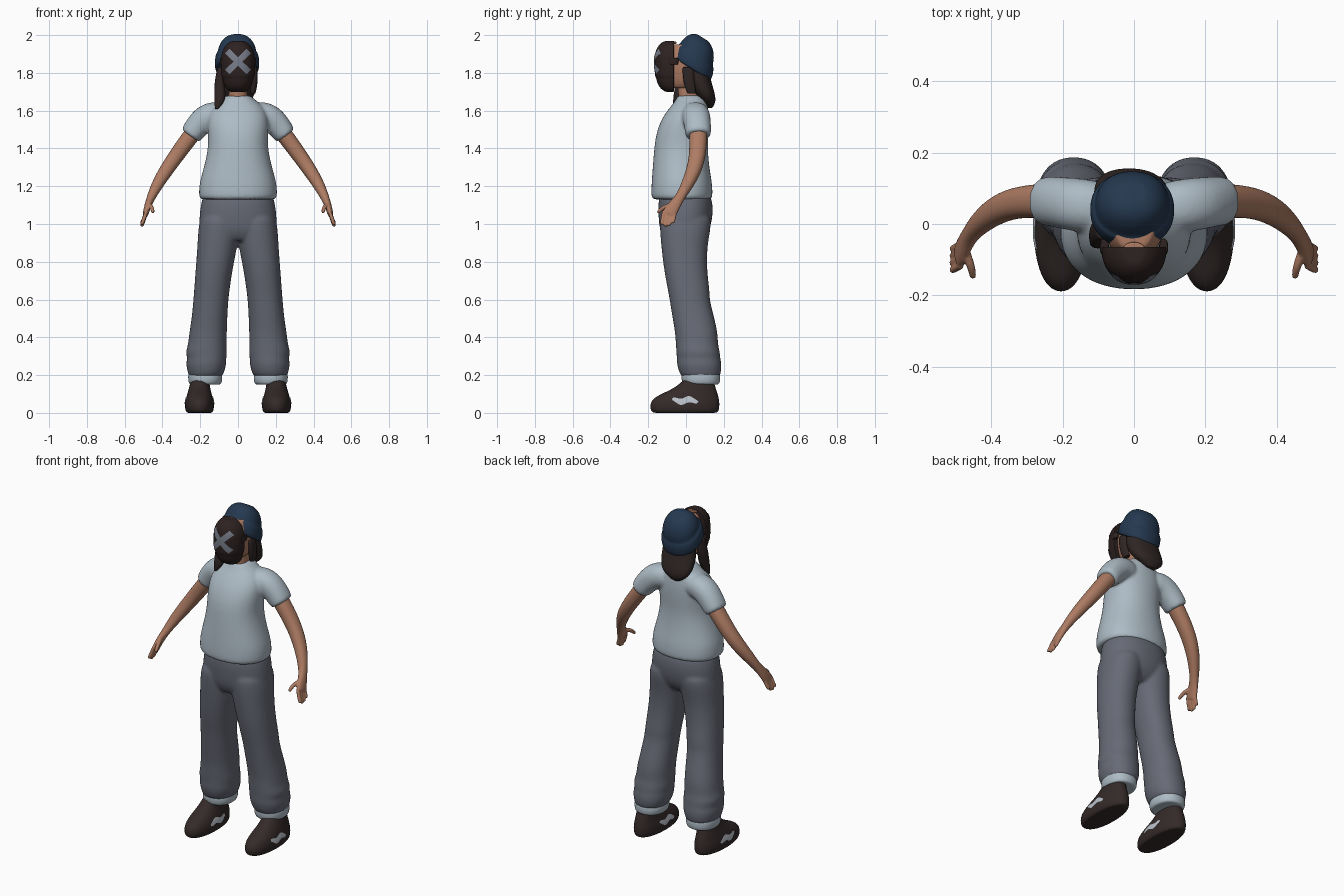
import bpy, bmesh, math
from mathutils import Vector, Matrix

cube = bpy.data.objects.get("Cube")
if cube:
    bpy.data.objects.remove(cube, do_unlink=True)


def material(name, r, g, b):
    m = bpy.data.materials.new(name)
    m.use_nodes = True
    m.diffuse_color = (r, g, b, 1)
    bsdf = m.node_tree.nodes["Principled BSDF"]
    bsdf.inputs["Base Color"].default_value = (r, g, b, 1)
    bsdf.inputs["Roughness"].default_value = 0.8
    return m


SHIRT = material("pale blue cloth", .42, .50, .56)
PANTS = material("grey cloth", .135, .145, .18)
SKIN = material("skin", .42, .20, .125)
HAT = material("navy knit", .018, .04, .08)
SHOE = material("dark brown leather", .034, .023, .022)
HAIR = material("dark hair", .028, .019, .018)
MASK = material("black brown mask", .026, .016, .015)
CROSS = material("slate paint", .19, .21, .26)
PATCH = material("light grey patch", .5, .54, .6)


def add_tube(bm, rings, flat=True, n=20, power=2.2):
    """Skin rings of (x, y, z, radius across, radius along y); flat keeps them level."""
    pts = [Vector(r[:3]) for r in rings]
    loops = []
    for i, r in enumerate(rings):
        t = Vector((0, 0, 1))
        if not flat:
            t = (pts[min(i + 1, len(pts) - 1)] - pts[max(i - 1, 0)]).normalized()
        v = Vector((0, 1, 0))
        v = (v - t * v.dot(t)).normalized()
        u = v.cross(t)
        # the end rings get an inset copy so the caps stay crisp
        scales = [1]
        if i == 0:
            scales = [.8, 1]
        elif i == len(rings) - 1:
            scales = [1, .8]
        for s in scales:
            loop = []
            for k in range(n):
                a = math.tau * k / n
                c, d = math.cos(a), math.sin(a)
                c = math.copysign(abs(c) ** (2 / power), c)
                d = math.copysign(abs(d) ** (2 / power), d)
                loop.append(bm.verts.new(pts[i] + u * (c * r[3] * s) + v * (d * r[4] * s)))
            loops.append(loop)
    for a, b in zip(loops, loops[1:]):
        for k in range(n):
            j = (k + 1) % n
            bm.faces.new((a[k], a[j], b[j], b[k]))
    bm.faces.new(loops[0])
    bm.faces.new(loops[-1])


def finish(bm, name, mat, subdivide=2, mirror=False, voxel=0, soften=0):
    if subdivide:
        bmesh.ops.recalc_face_normals(bm, faces=bm.faces)
    me = bpy.data.meshes.new(name)
    bm.to_mesh(me)
    bm.free()
    me.materials.append(mat)
    for p in me.polygons:
        p.use_smooth = True
    ob = bpy.data.objects.new(name, me)
    bpy.context.collection.objects.link(ob)
    if subdivide:
        ob.modifiers.new("round", "SUBSURF").levels = subdivide
        ob.modifiers["round"].render_levels = subdivide
    if mirror:
        ob.modifiers.new("mirror", "MIRROR").use_mirror_merge = False
    if voxel:
        blend = ob.modifiers.new("blend", "REMESH")
        blend.mode = 'VOXEL'
        blend.voxel_size = voxel
        blend.use_smooth_shade = True
    if soften:
        s = ob.modifiers.new("soften", "SMOOTH")
        s.iterations, s.factor = soften, .5
    return ob


def part(name, mat, *tubes, flat=True, **kw):
    bm = bmesh.new()
    for rings in tubes:
        add_tube(bm, rings, flat)
    return finish(bm, name, mat, **kw)


def stack(*rows):
    """Rows of (z, x min, x max, y min, y max) turned into level rings."""
    return [((a + b) / 2, (c + d) / 2, z, (b - a) / 2, (d - c) / 2) for z, a, b, c, d in rows]


def sym(*rows):
    return stack(*[(z, -x, x, c, d) for z, x, c, d in rows])


# Trousers: two legs blended into the pelvis
leg = stack((.19, .085, .262, -.025, .18), (.22, .07, .268, -.04, .188),
            (.26, .06, .278, -.05, .19), (.29, .062, .268, -.05, .182),
            (.32, .056, .28, -.052, .182), (.36, .06, .265, -.055, .17),
            (.42, .058, .26, -.058, .17), (.5, .056, .246, -.072, .152),
            (.6, .05, .237, -.088, .125), (.64, .045, .234, -.095, .128),
            (.75, .03, .226, -.117, .112), (.88, .003, .216, -.132, .113),
            (.97, -.01, .212, -.14, .132), (1.04, -.01, .2, -.14, .135))
pelvis = sym((.91, .17, -.11, .08), (.96, .208, -.14, .125), (1.03, .208, -.147, .142),
             (1.1, .2, -.15, .145), (1.16, .185, -.14, .13))
bm = bmesh.new()
add_tube(bm, leg)
bmesh.ops.duplicate(bm, geom=bm.verts[:] + bm.edges[:] + bm.faces[:])
for v in bm.verts[len(bm.verts) // 2:]:
    v.co.x *= -1
add_tube(bm, pelvis)
finish(bm, "trousers", PANTS, voxel=.009, soften=5)
part("trouser_cuffs", SHIRT, stack((.15, .088, .26, -.018, .178), (.18, .08, .266, -.026, .183),
                                   (.215, .085, .264, -.025, .18)), mirror=True)

# Shirt: torso and sleeves blended
torso = sym((1.13, .207, -.183, .14), (1.16, .21, -.186, .143), (1.22, .207, -.184, .14),
            (1.3, .182, -.178, .125), (1.4, .159, -.17, .116), (1.48, .162, -.16, .122),
            (1.56, .165, -.13, .124), (1.62, .14, -.085, .118), (1.655, .095, -.055, .108),
            (1.68, .068, -.045, .092))
sleeve = [(.08, .045, 1.575, .065, .07), (.13, .05, 1.58, .072, .075),
          (.175, .056, 1.56, .073, .075), (.215, .062, 1.52, .066, .071),
          (.252, .065, 1.468, .06, .07)]
bm = bmesh.new()
add_tube(bm, torso)
add_tube(bm, sleeve, flat=False)
add_tube(bm, [(-x, y, z, a, b) for x, y, z, a, b in sleeve], flat=False)
finish(bm, "shirt", SHIRT, voxel=.009, soften=5)

# Arms with palm, fingers and thumb
arm = [(.2, .065, 1.53, .045, .05), (.27, .065, 1.44, .044, .048), (.335, .06, 1.35, .041, .044),
       (.39, .037, 1.27, .037, .04), (.435, 0, 1.195, .03, .031), (.463, -.035, 1.135, .022, .024),
       (.48, -.068, 1.09, .018, .036), (.49, -.092, 1.05, .015, .038)]
fingers = []
for i, length in enumerate((.05, .065, .068, .058)):
    y = -.062 - .02 * i
    fingers.append([(.484, y + .006, 1.07, .01, .01), (.498, y - .002, 1.055 - length * .5, .0105, .0105),
                    (.51, y - .008, 1.055 - length, .009, .009)])
thumb = [(.472, -.075, 1.1, .013, .013), (.455, -.12, 1.09, .012, .012), (.45, -.15, 1.06, .009, .009)]
part("arms", SKIN, arm, thumb, *fingers, flat=False, mirror=True, voxel=.005, soften=2)

# Shoes with a pale patch on each side
shoe = stack((0, .135, .272, -.18, .17), (.02, .126, .282, -.192, .178),
             (.055, .126, .282, -.192, .18), (.085, .134, .274, -.165, .174),
             (.112, .142, .266, -.105, .166), (.14, .148, .258, -.05, .155),
             (.175, .152, .25, -.015, .148))
shoes = part("shoes", SHOE, shoe, mirror=True)


def plate(name, mat, target, axis, place, mirror=False, width=.06, height=.02, leaf=False):
    """A thin painted patch pressed onto the target along one axis."""
    bm = bmesh.new()
    bmesh.ops.create_grid(bm, x_segments=20, y_segments=6, size=1)
    for v in bm.verts:
        taper = math.sqrt(max(0, 1 - v.co.x ** 2)) if leaf else 1
        wave = .4 * math.sin(5 * v.co.x) if leaf else 0
        v.co = Vector((v.co.x * width, (v.co.y * taper + wave) * height, 0))
    bm.transform(place)
    ob = finish(bm, name, mat, subdivide=0)
    wrap = ob.modifiers.new("press", "SHRINKWRAP")
    wrap.target = target
    wrap.wrap_method = 'PROJECT'
    wrap.wrap_mode = 'ABOVE_SURFACE'
    setattr(wrap, "use_project_" + axis, True)
    wrap.use_negative_direction = wrap.use_positive_direction = True
    wrap.offset = .003
    if mirror:
        ob.modifiers.new("mirror", "MIRROR").use_mirror_merge = False


upright = Matrix.Rotation(math.pi / 2, 4, 'X')
for side, x, turn in (("outer", .32, 1), ("inner", .09, -1)):
    place = Matrix.Translation((x, -.005, .065)) @ Matrix.Rotation(turn * math.pi / 2, 4, 'Z') @ upright
    plate(side + "_shoe_patch", PATCH, shoes, "x", place, mirror=True, width=.07, height=.017, leaf=True)

# Head and neck
part("head", SKIN, sym((1.72, .05, -.08, .06), (1.75, .072, -.095, .09), (1.82, .086, -.1, .11),
                       (1.89, .086, -.1, .115), (1.95, .06, -.08, .09)))
part("neck", SKIN, sym((1.62, .06, -.03, .08), (1.68, .048, -.045, .07), (1.78, .048, -.04, .07)))

# Face mask, cut flat at the back, with a painted cross
bm = bmesh.new()
add_tube(bm, [(0, -.066, z, a, b) for z, a, b in (
    (1.7, .045, .045), (1.72, .068, .074), (1.755, .08, .09), (1.774, .082, .092),
    (1.78, .089, .099), (1.83, .092, .102), (1.88, .092, .102), (1.925, .082, .094),
    (1.955, .058, .072), (1.968, .035, .05))], n=28)
for v in bm.verts:
    v.co.y = min(v.co.y, -.064)
mask = finish(bm, "face_mask", MASK)
for name, tilt in (("rising", 1), ("falling", -1)):
    place = Matrix.Translation((0, -.25, 1.86)) @ Matrix.Rotation(tilt * .78, 4, 'Y') @ upright
    plate(name + "_cross_bar", CROSS, mask, "y", place, width=.078, height=.016)
part("mask_straps", MASK, stack((1.845, .07, .096, -.09, -.04), (1.88, .07, .096, -.09, -.04)), mirror=True)
part("forehead_strip", SKIN, sym((1.953, .035, -.112, -.05), (1.966, .032, -.1, -.05)))

# Knitted hat, tilted back, with a turned-up brim
bm = bmesh.new()
add_tube(bm, [(0, cy, h, rx, ry) for h, cy, rx, ry in (
    (0, 0, .112, .115), (.012, -.003, .118, .12), (.04, -.01, .119, .12), (.07, -.02, .114, .114),
    (.076, -.021, .104, .104), (.1, -.024, .102, .1), (.13, -.03, .092, .088),
    (.158, -.036, .07, .066), (.172, -.038, .04, .036))], n=28)
bm.transform(Matrix.Translation((-.005, .03, 1.82)) @ Matrix.Rotation(-.56, 4, 'X'))
finish(bm, "knitted_hat", HAT)

# Hair hanging at the nape and beside the face
part("back_hair", HAIR, stack((1.84, -.1, .095, .0, .12), (1.77, -.108, .1, .005, .13),
                              (1.72, -.115, .1, .025, .145), (1.67, -.11, .085, .06, .158),
                              (1.64, -.085, .05, .085, .155), (1.615, -.05, .01, .1, .14)))
part("side_locks", HAIR,
     [(-.09, -.01, 1.83, .02, .035), (-.1, -.02, 1.75, .025, .035), (-.095, -.035, 1.69, .032, .03),
      (-.098, -.048, 1.645, .026, .022), (-.113, -.055, 1.61, .01, .01)],
     [(.088, .01, 1.83, .015, .03), (.088, .015, 1.75, .018, .03), (.078, .03, 1.69, .015, .025)])
